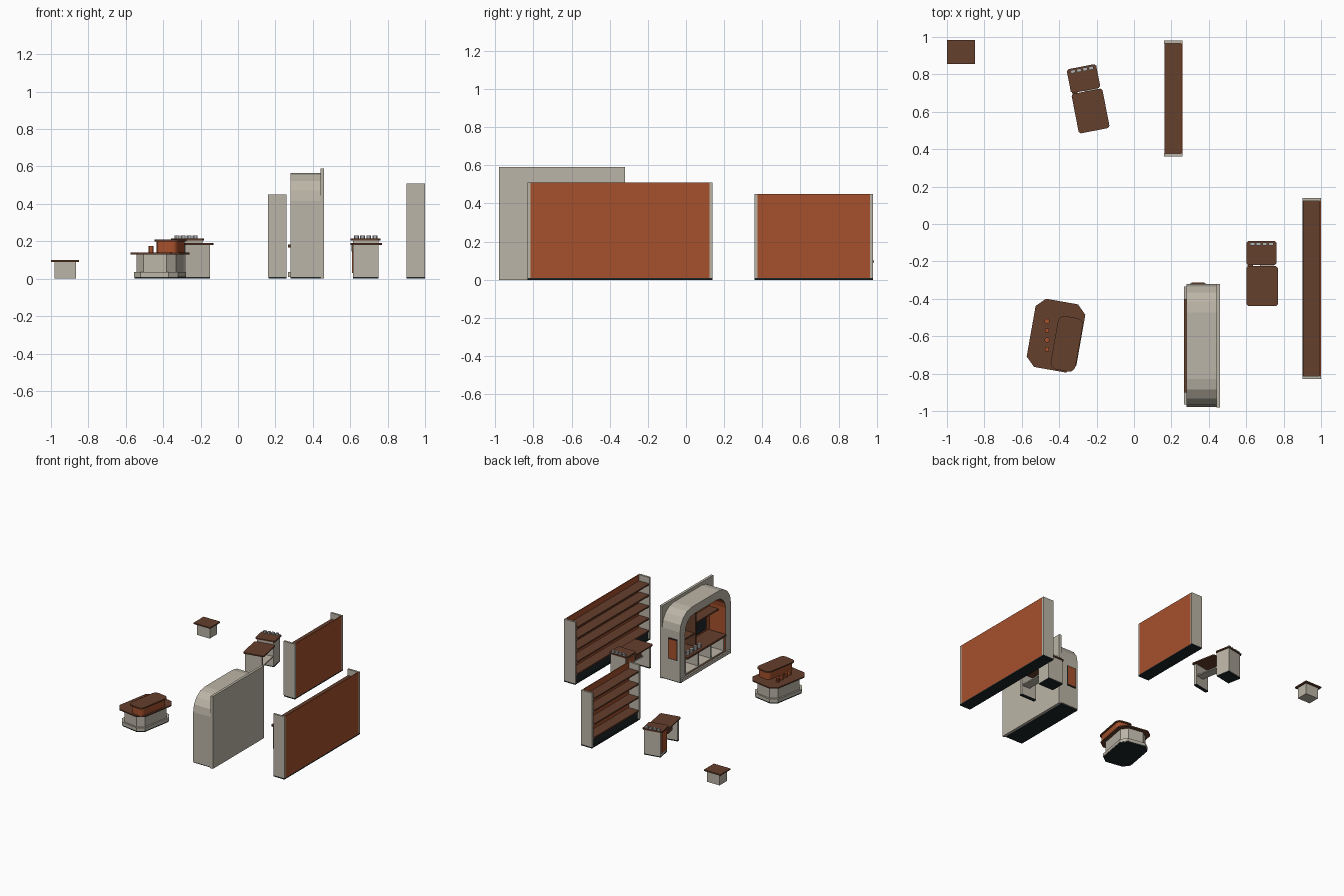
import bpy, bmesh, math
from mathutils import Matrix, Vector

if "Cube" in bpy.data.objects:
    bpy.data.objects.remove(bpy.data.objects["Cube"])


def mat(name, c):
    m = bpy.data.materials.new(name)
    m.diffuse_color = (*c, 1)
    m.use_nodes = True
    m.node_tree.nodes["Principled BSDF"].inputs["Base Color"].default_value = m.diffuse_color
    return m


STONE = mat("warm_grey", (0.50, 0.46, 0.385))
ORANGE = mat("rust_orange", (0.38, 0.08, 0.025))
WOOD = mat("dark_wood", (0.13, 0.05, 0.026))
DARK = mat("near_black", (0.012, 0.018, 0.02))
SILVER = mat("silver_grey", (0.45, 0.46, 0.45))
HOME = Matrix.Identity(4)


def finish(name, bm, mats, frame=HOME):
    bmesh.ops.recalc_face_normals(bm, faces=bm.faces)
    me = bpy.data.meshes.new(name)
    bm.to_mesh(me)
    bm.free()
    for m in mats:
        me.materials.append(m)
    ob = bpy.data.objects.new(name, me)
    ob.matrix_world = frame
    bpy.context.collection.objects.link(ob)
    return ob


def prism(name, outline, z0, z1, m, frame=HOME):
    bm = bmesh.new()
    f = bm.faces.new([bm.verts.new((x, y, z0)) for x, y in outline])
    r = bmesh.ops.extrude_face_region(bm, geom=[f])
    up = [v for v in r["geom"] if isinstance(v, bmesh.types.BMVert)]
    bmesh.ops.translate(bm, verts=up, vec=(0, 0, z1 - z0))
    return finish(name, bm, [m], frame)


def box(name, x, y, z, m, frame=HOME):
    return prism(name, [(x[0], y[0]), (x[1], y[0]), (x[1], y[1]), (x[0], y[1])],
                 z[0], z[1], m, frame)


def rounded(cx, cy, w, l, r, seg=1):
    """Rectangle outline with chamfered (seg=1) or rounded corners."""
    pts = []
    for k, (sx, sy) in enumerate([(1, 1), (-1, 1), (-1, -1), (1, -1)]):
        for i in range(seg + 1):
            a = math.pi / 2 * (k + i / seg)
            pts.append((cx + sx * (w / 2 - r) + r * math.cos(a),
                        cy + sy * (l / 2 - r) + r * math.sin(a)))
    return pts


def place(x, y, deg=0):
    return Matrix.Translation((x, y, 0)) @ Matrix.Rotation(math.radians(deg), 4, 'Z')


# Small display pedestal
box("pedestal_block", (-0.98, -0.865), (0.872, 0.968), (0, 0.09), STONE)
box("pedestal_top", (-1.0, -0.85), (0.855, 0.985), (0.09, 0.10), WOOD)


# Wall shelving units, open towards -x
def shelving(name, x0, x1, y0, y1, h, levels):
    t = 0.016
    box(name + "_plinth", (x0 + 0.002, x1), (y0, y1), (0, 0.01), DARK)
    box(name + "_kickboard", (x0 + 0.012, x1 - 0.008), (y0 + t, y1 - t), (0.01, levels[0] - 0.012), DARK)
    for side, a in (("front", y0), ("rear", y1 - t)):
        box(f"{name}_{side}_end_panel", (x0, x1), (a, a + t), (0.01, h), STONE)
    box(name + "_back_panel", (x1 - 0.008, x1), (y0 + t, y1 - t), (0.01, h), ORANGE)
    for i, z in enumerate(levels):
        box(f"{name}_shelf_{i}", (x0 + 0.003, x1 - 0.008), (y0 + t, y1 - t), (z - 0.012, z), WOOD)


shelving("tall_shelving", 0.90, 1.0, -0.83, 0.14, 0.51, [0.08, 0.18, 0.28, 0.37, 0.46])
shelving("low_shelving", 0.16, 0.26, 0.36, 0.98, 0.45, [0.08, 0.19, 0.30, 0.40])


# Checkout counters: cabinet at the rear, desk in front
def checkout(name, frame):
    def part(n, x, y, z, m):
        box(f"{name}_{n}", x, y, z, m, frame)
    part("cabinet_foot", (-0.07, 0.065), (0.055, 0.165), (0, 0.01), DARK)
    part("cabinet", (-0.07, 0.065), (0.05, 0.168), (0.01, 0.205), STONE)
    part("cabinet_door", (-0.075, -0.07), (0.062, 0.155), (0.03, 0.19), ORANGE)
    part("desk_foot", (-0.07, 0.065), (-0.165, -0.143), (0, 0.01), DARK)
    part("desk_leg", (-0.07, 0.065), (-0.165, -0.143), (0.01, 0.18), STONE)
    part("desk_lower_shelf", (-0.01, 0.06), (-0.143, 0.05), (0.08, 0.09), STONE)
    part("desk_drawer", (-0.078, -0.05), (-0.03, 0.05), (0.145, 0.18), WOOD)
    for n, cy, w, l, z, cx in (("desk_top", -0.067, 0.168, 0.215, 0.18, 0),
                               ("cabinet_top", 0.110, 0.16, 0.13, 0.205, -0.004)):
        prism(f"{name}_{n}", rounded(cx, cy, w, l, 0.01), z, z + 0.01, WOOD, frame)
    # row of small holders along the rear edge
    for i in range(4):
        prism(f"{name}_holder_{i}", rounded(-0.052 + 0.033 * i, 0.158, 0.026, 0.018, 0.005),
              0.215, 0.23, SILVER, frame)


checkout("straight_checkout", place(0.685, -0.265))
checkout("angled_checkout", place(-0.245, 0.67, 11))

# Two-tier display island
isle = place(-0.417, -0.597, -10)
prism("island_foot", rounded(0, 0, 0.235, 0.335, 0.045), 0, 0.01, DARK, isle)
prism("island_skirt", rounded(0, 0, 0.24, 0.34, 0.045), 0.01, 0.035, STONE, isle)
prism("island_body", rounded(0, 0, 0.215, 0.315, 0.045), 0.035, 0.13, STONE, isle)
prism("island_top", rounded(0, 0, 0.27, 0.37, 0.048), 0.13, 0.14, WOOD, isle)
prism("island_riser", rounded(0.064, -0.033, 0.115, 0.27, 0.03, 3), 0.14, 0.20, ORANGE, isle)
prism("island_riser_top", rounded(0.064, -0.033, 0.135, 0.29, 0.035, 3), 0.20, 0.21, WOOD, isle)
for i in range(4):
    n, r = (10, 0.014) if i % 2 == 0 else (4, 0.016)
    ring = [(r * math.cos(math.tau * (k + 0.5) / n), r * math.sin(math.tau * (k + 0.5) / n))
            for k in range(n)]
    prism(f"island_sample_{i}", ring, 0.14, 0.175, ORANGE, place(-0.465, -0.52 - 0.05 * i))


# Arched kiosk, open towards -x
def arch(y0, y1, z0, z1, r):
    pts = [(y0, z0)]
    for k, cy in ((2, y0 + r), (1, y1 - r)):
        for i in range(5):
            a = math.pi / 2 * (k - i / 4)
            pts.append((cy + r * math.cos(a), z1 - r + r * math.sin(a)))
    return pts + [(y1, z0)]


bm = bmesh.new()
loops = []
for x, pts in ((0.44, arch(-0.978, -0.322, 0.01, 0.565, 0.15)),
               (0.28, arch(-0.978, -0.322, 0.01, 0.565, 0.15)),
               (0.28, arch(-0.91, -0.39, 0.04, 0.50, 0.11)),
               (0.425, arch(-0.91, -0.39, 0.04, 0.50, 0.11))):
    loops.append([bm.verts.new((x, y, z)) for y, z in pts])
n = len(loops[0])
for k in range(3):
    for i in range(n):
        j = (i + 1) % n
        f = bm.faces.new((loops[k][i], loops[k][j], loops[k + 1][j], loops[k + 1][i]))
        f.material_index = 1 if k == 2 else 0
bm.faces.new(loops[0])
bm.faces.new(loops[3]).material_index = 1
finish("kiosk_shell", bm, [STONE, ORANGE])
box("kiosk_back_board", (0.44, 0.46), (-0.98, -0.32), (0, 0.59), STONE)
box("kiosk_foot", (0.28, 0.44), (-0.97, -0.33), (0, 0.01), DARK)
box("kiosk_skirt", (0.268, 0.285), (-0.965, -0.335), (0.01, 0.035), STONE)

# Kiosk counter, cubbies and upper shelf
box("kiosk_counter", (0.267, 0.425), (-0.90, -0.40), (0.168, 0.183), WOOD)
for i in range(4):
    y = -0.90 + 0.49 * i / 3
    box(f"kiosk_cubby_divider_{i}", (0.29, 0.425), (y - 0.006, y + 0.006), (0.04, 0.168), STONE)
box("kiosk_cubby_floor", (0.285, 0.425), (-0.905, -0.395), (0.04, 0.048), STONE)
box("kiosk_upper_shelf", (0.34, 0.425), (-0.905, -0.60), (0.36, 0.372), WOOD)
box("kiosk_lower_shelf", (0.34, 0.425), (-0.60, -0.395), (0.28, 0.292), WOOD)
box("kiosk_upright", (0.33, 0.425), (-0.606, -0.594), (0.183, 0.498), WOOD)
box("kiosk_screen", (0.418, 0.424), (-0.58, -0.42), (0.30, 0.42), DARK)
box("kiosk_menu_panel", (0.418, 0.424), (-0.86, -0.63), (0.20, 0.33), DARK)
for i in range(4):
    prism(f"kiosk_jar_{i}", rounded(0.30, -0.45 - 0.05 * i, 0.028, 0.028, 0.009),
          0.183, 0.215, SILVER)

# Side window of the kiosk
box("kiosk_window_frame", (0.30, 0.385), (-0.322, -0.317), (0.18, 0.35), DARK)
box("kiosk_window", (0.307, 0.378), (-0.317, -0.314), (0.187, 0.343), ORANGE)
